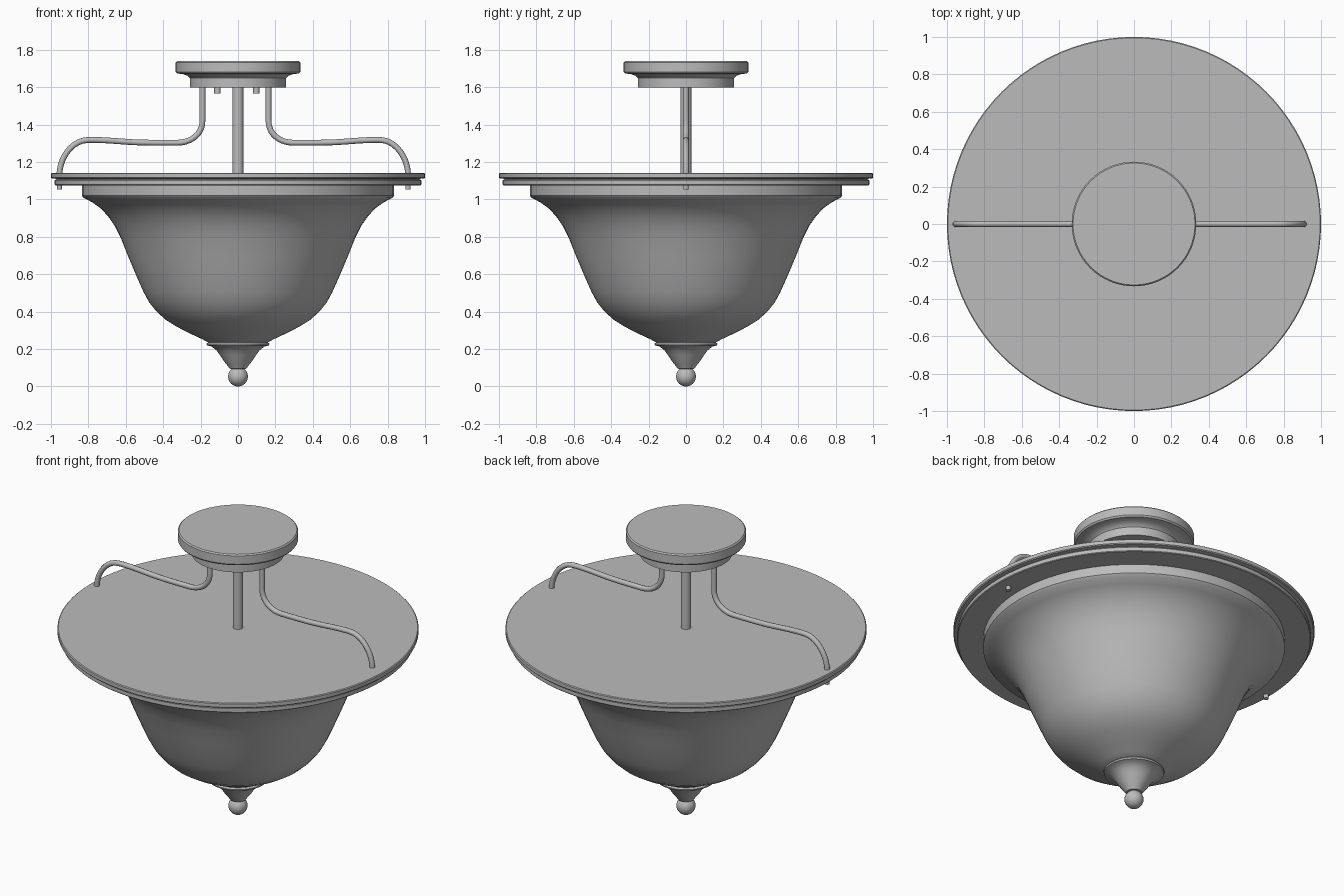
import bpy, bmesh, math
from mathutils import Vector

if "Cube" in bpy.data.objects:
    bpy.data.objects.remove(bpy.data.objects["Cube"])

metal = bpy.data.materials.new("grey")
metal.diffuse_color = (0.5, 0.5, 0.5, 1)
metal.use_nodes = True
metal.node_tree.nodes["Principled BSDF"].inputs["Base Color"].default_value = metal.diffuse_color


def finish(ob, angle=35):
    ob.data.materials.clear()
    ob.data.materials.append(metal)
    bpy.ops.object.select_all(action='DESELECT')
    ob.select_set(True)
    bpy.context.view_layer.objects.active = ob
    bpy.ops.object.shade_smooth_by_angle(angle=math.radians(angle))
    return ob


def lathe(name, profile, x=0, sides=64):
    """Spin an (r, z) profile around the vertical axis; r = 0 ends close to a point."""
    bm = bmesh.new()
    rings = []
    for r, z in profile:
        if r == 0:
            rings.append([bm.verts.new((x, 0, z))] * sides)
        else:
            rings.append([bm.verts.new((x + r * math.cos(2 * math.pi * i / sides),
                                        r * math.sin(2 * math.pi * i / sides), z))
                          for i in range(sides)])
    for a, b in zip(rings, rings[1:]):
        for i in range(sides):
            j = (i + 1) % sides
            bm.faces.new(list(dict.fromkeys((a[i], a[j], b[j], b[i]))))
    bmesh.ops.recalc_face_normals(bm, faces=bm.faces)
    me = bpy.data.meshes.new(name)
    bm.to_mesh(me)
    bm.free()
    ob = bpy.data.objects.new(name, me)
    bpy.context.collection.objects.link(ob)
    return finish(ob)


def rod(name, r, z0, z1, x=0, sides=24):
    return lathe(name, [(0, z0), (r, z0), (r, z1), (0, z1)], x, sides)


def tube(name, points, radius):
    """Bezier tube in the xz plane; each point is (left handle, point, right handle)."""
    cu = bpy.data.curves.new(name, 'CURVE')
    cu.dimensions = '3D'
    cu.bevel_depth = radius
    cu.bevel_resolution = 3
    cu.resolution_u = 10
    cu.use_fill_caps = True
    sp = cu.splines.new('BEZIER')
    sp.bezier_points.add(len(points) - 1)
    for bp, (l, p, r) in zip(sp.bezier_points, points):
        bp.handle_left_type = bp.handle_right_type = 'FREE'
        bp.handle_left, bp.co, bp.handle_right = [Vector((q[0], 0, q[1])) for q in (l, p, r)]
    tmp = bpy.data.objects.new(name + "_path", cu)
    bpy.context.collection.objects.link(tmp)
    dg = bpy.context.evaluated_depsgraph_get()
    me = bpy.data.meshes.new_from_object(tmp.evaluated_get(dg))
    bpy.data.objects.remove(tmp)
    ob = bpy.data.objects.new(name, me)
    bpy.context.collection.objects.link(ob)
    return finish(ob, 50)


# ceiling canopy
lathe("canopy", [(0, 1.74), (0.326, 1.74), (0.333, 1.733), (0.333, 1.682), (0.326, 1.673),
                 (0.295, 1.67), (0.268, 1.66), (0.257, 1.648), (0.257, 1.597), (0, 1.597)])
for i, x in enumerate((-0.11, 0.098)):
    rod(f"canopy_screw_{i + 1}", 0.017, 1.567, 1.60, x)

# central stem
rod("stem", 0.029, 1.13, 1.60)

# round plate with a grooved rim
lathe("plate", [(0, 1.142), (0.995, 1.142), (1.0, 1.138), (1.0, 1.117), (0.995, 1.112),
                (0.97, 1.11), (0.97, 1.106), (0.977, 1.105), (0.98, 1.101),
                (0.98, 1.079), (0.976, 1.075), (0, 1.075)], sides=96)

# glass bowl
lathe("bowl", [(0, 1.076), (0.835, 1.076), (0.835, 1.02), (0.825, 1.008), (0.78, 0.985),
               (0.735, 0.953), (0.695, 0.91), (0.66, 0.86), (0.625, 0.79), (0.585, 0.69),
               (0.545, 0.595), (0.505, 0.505), (0.475, 0.45), (0.435, 0.4), (0.385, 0.355),
               (0.325, 0.318), (0.25, 0.28), (0.19, 0.252), (0.15, 0.23), (0, 0.23)], sides=96)

# finial and ball
lathe("finial", [(0, 0.235), (0.16, 0.235), (0.168, 0.228), (0.165, 0.219), (0.14, 0.213),
                 (0.115, 0.193), (0.095, 0.165), (0.075, 0.135), (0.055, 0.11),
                 (0.045, 0.095), (0, 0.09)], sides=48)
R = 0.053
lathe("finial_ball", [(0, 0)] + [(R * math.sin(math.pi * k / 16), R - R * math.cos(math.pi * k / 16))
                                 for k in range(1, 16)] + [(0, 2 * R)], sides=32)

# curved arms with nuts under the plate
arm = [((-0.19, 1.62), (-0.19, 1.60), (-0.19, 1.55)),
       ((-0.19, 1.47), (-0.19, 1.42), (-0.19, 1.35)),
       ((-0.25, 1.303), (-0.325, 1.303), (-0.37, 1.303)),
       ((-0.46, 1.302), (-0.54, 1.305), (-0.62, 1.308)),
       ((-0.74, 1.322), (-0.81, 1.317), (-0.89, 1.312)),
       ((-0.955, 1.22), (-0.955, 1.13), (-0.955, 1.12))]
for side in ("left", "right"):
    fx = (lambda x: x) if side == "left" else (lambda x: -0.975 * x - 0.022)
    tube(f"{side}_arm", [[(fx(x), z) for x, z in p] for p in arm], 0.0155)
    rod(f"{side}_nut", 0.014, 1.052, 1.08, fx(-0.955), 16)
